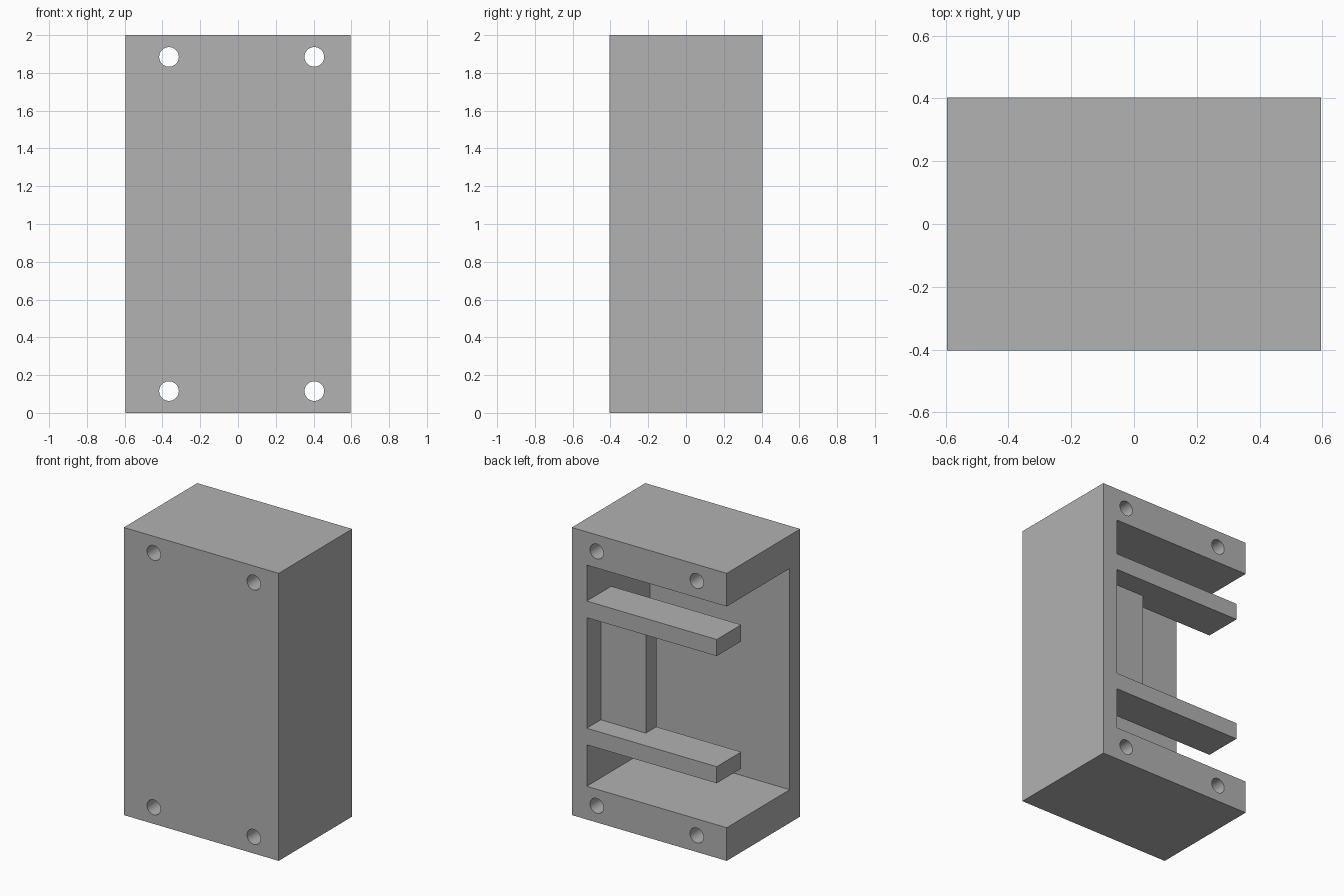
import bpy
from math import pi, radians

cube = bpy.data.objects.get("Cube")
if cube:
    bpy.data.objects.remove(cube, do_unlink=True)

U = 2 / 52                    # design unit: the case is 52 units tall
W, D, H = 31 * U, 21 * U, 52 * U
WALL, END = 3 * U, 6 * U      # thin walls, thick top and bottom blocks
X, Y = W / 2, D / 2

grey = bpy.data.materials.new("plain_grey")
grey.use_nodes = True
colour = (0.445, 0.445, 0.445, 1)
grey.diffuse_color = colour
grey.node_tree.nodes["Principled BSDF"].inputs["Base Color"].default_value = colour


def box(name, x, y, z):
    """Box from (min, max) pairs on each axis."""
    mid = [(a + b) / 2 for a, b in (x, y, z)]
    bpy.ops.mesh.primitive_cube_add(size=1, location=mid)
    ob = bpy.context.object
    ob.name = name
    ob.scale = [b - a for a, b in (x, y, z)]
    bpy.ops.object.transform_apply(location=True, rotation=False, scale=True)
    ob.data.materials.append(grey)
    return ob


def cut(target, cutter):
    cutter.hide_render = True
    mod = target.modifiers.new("cut", 'BOOLEAN')
    mod.operation = 'DIFFERENCE'
    mod.solver = 'EXACT'
    mod.object = cutter
    bpy.context.view_layer.objects.active = target
    bpy.ops.object.modifier_apply(modifier=mod.name)
    bpy.data.objects.remove(cutter, do_unlink=True)


# Case, open at the back and on one side
case = box("case", (-X, X), (-Y, Y), (0, H))
inner_x = X - WALL
cut(case, box("cavity_cutter", (-X - 1, inner_x), (-Y + WALL, Y + 1), (END, H - END)))

# Screw holes running front to back
for x in (-X + 6 * U, X - 5 * U):
    for z in (WALL, H - WALL):
        bpy.ops.mesh.primitive_cylinder_add(
            vertices=48, radius=1.35 * U, depth=D + 1,
            location=(x, 0, z), rotation=(pi / 2, 0, 0))
        cut(case, bpy.context.object)

bpy.ops.object.select_all(action='DESELECT')
case.select_set(True)
bpy.context.view_layer.objects.active = case
bpy.ops.object.shade_smooth_by_angle(angle=radians(30))

# Two shelf bars, flush with the back
low, high = 13.5 * U, 36.5 * U
for name, z in (("lower_bar", low), ("upper_bar", high)):
    box(name, (-X + 2 * U, inner_x), (Y - 7 * U, Y), (z, z + WALL))

# Stop plate between the bars
box("stop_plate", (inner_x - 9 * U, inner_x), (Y - 7 * U, Y - 4 * U), (low + WALL, high))
